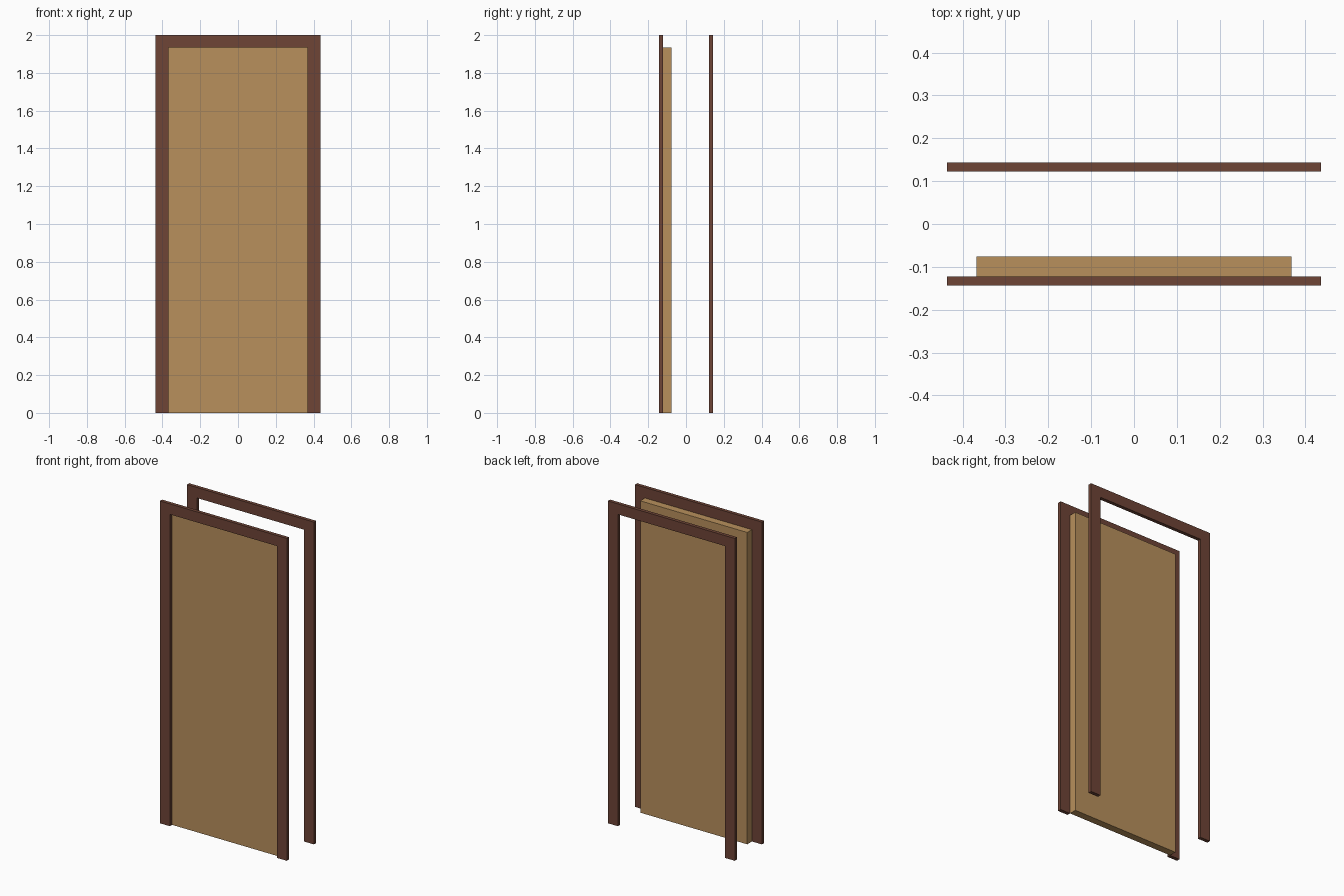
import bpy, bmesh

if "Cube" in bpy.data.objects:
    bpy.data.objects.remove(bpy.data.objects["Cube"])

HALF_W, INNER_W = 0.436, 0.367      # outer and inner half widths of the casing
TOP, INNER_TOP = 2.0, 1.935
FACE_Y, CASING_T, DOOR_T = 0.144, 0.022, 0.046


def material(name, color):
    m = bpy.data.materials.new(name)
    m.diffuse_color = (*color, 1)
    m.use_nodes = True
    m.node_tree.nodes["Principled BSDF"].inputs["Base Color"].default_value = m.diffuse_color
    return m


def extrude_profile(name, points, y0, y1, mat):
    """Extrude a closed x-z outline from y0 to y1."""
    bm = bmesh.new()
    face = bm.faces.new([bm.verts.new((x, y0, z)) for x, z in points])
    geom = bmesh.ops.extrude_face_region(bm, geom=[face])["geom"]
    verts = [g for g in geom if isinstance(g, bmesh.types.BMVert)]
    bmesh.ops.translate(bm, verts=verts, vec=(0, y1 - y0, 0))
    bmesh.ops.recalc_face_normals(bm, faces=bm.faces)
    me = bpy.data.meshes.new(name)
    bm.to_mesh(me)
    bm.free()
    me.materials.append(mat)
    ob = bpy.data.objects.new(name, me)
    bpy.context.collection.objects.link(ob)
    return ob


dark_wood = material("dark_wood", (0.156, 0.058, 0.037))
light_wood = material("light_wood", (0.479, 0.279, 0.107))

# U-shaped casings, front and back
half = [(HALF_W, TOP), (HALF_W, 0), (INNER_W, 0), (INNER_W, INNER_TOP)]
casing = half + [(-x, z) for x, z in reversed(half)]
for name, side in (("front_casing", -1), ("back_casing", 1)):
    extrude_profile(name, casing, side * FACE_Y, side * (FACE_Y - CASING_T), dark_wood)

# Door slab resting behind the front casing
door_front = -FACE_Y + CASING_T
slab = [(-INNER_W, 0), (INNER_W, 0), (INNER_W, INNER_TOP), (-INNER_W, INNER_TOP)]
extrude_profile("door_panel", slab, door_front, door_front + DOOR_T, light_wood)
